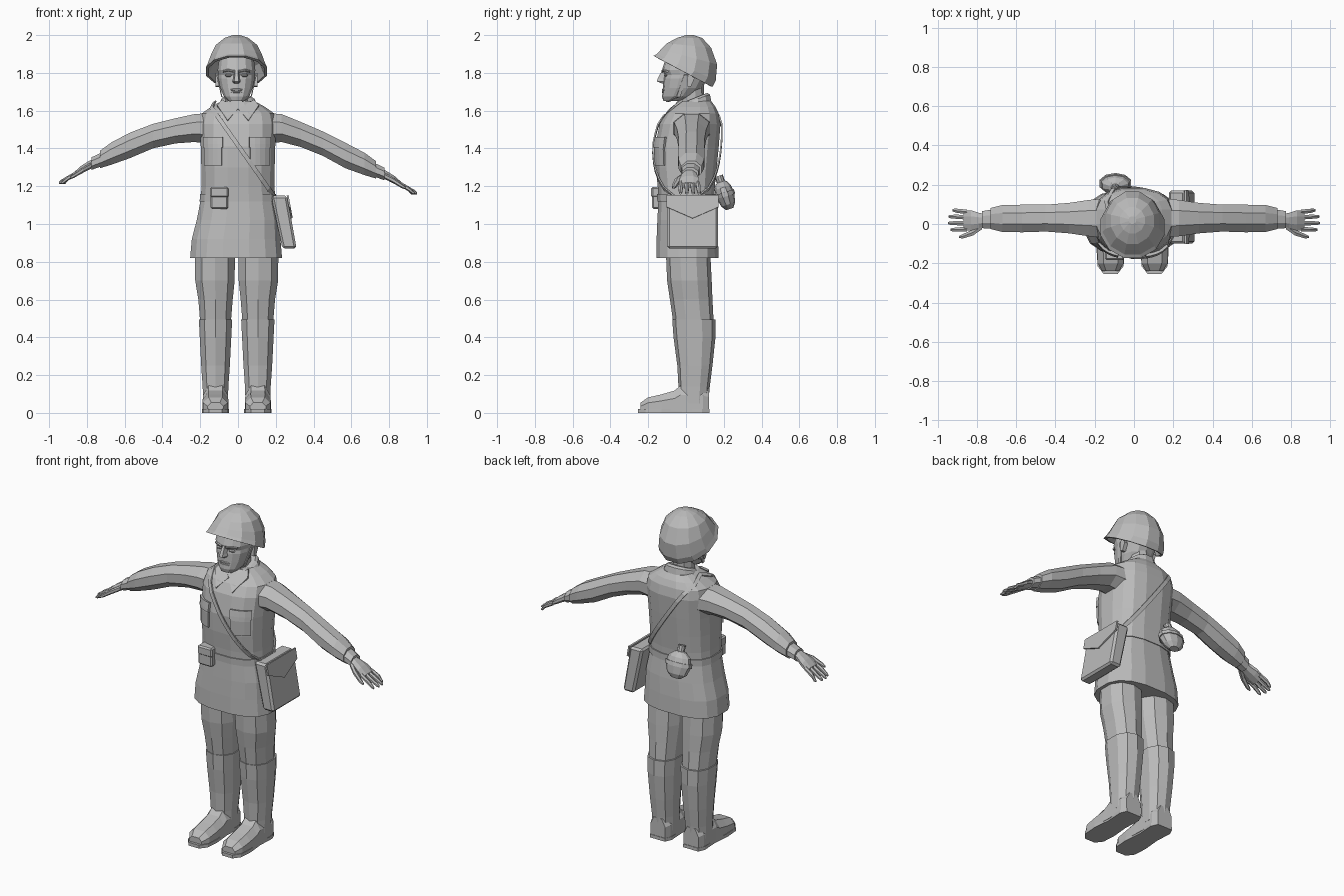
import bpy, bmesh, math
from mathutils import Vector, Matrix

grey = bpy.data.materials.new("plain grey")
grey.diffuse_color = (0.5, 0.5, 0.5, 1)


def make(name, verts, faces, thick=0, bevel=0):
    bm = bmesh.new()
    vs = [bm.verts.new(v) for v in verts]
    for f in faces:
        bm.faces.new([vs[i] for i in f])
    bmesh.ops.recalc_face_normals(bm, faces=bm.faces)
    me = bpy.data.meshes.new(name)
    bm.to_mesh(me)
    bm.free()
    me.materials.append(grey)
    ob = bpy.data.objects.new(name, me)
    bpy.context.collection.objects.link(ob)
    if thick:
        m = ob.modifiers.new("thickness", 'SOLIDIFY')
        m.thickness, m.offset = thick, 0
    if bevel:
        m = ob.modifiers.new("bevel", 'BEVEL')
        m.width, m.segments = bevel, 1
    return ob


def loft(name, rings, caps=True, bevel=0):
    n = len(rings[0])
    faces = [(k * n + i, k * n + (i + 1) % n, (k + 1) * n + (i + 1) % n, (k + 1) * n + i)
             for k in range(len(rings) - 1) for i in range(n)]
    if caps:
        faces += [tuple(range(n)), tuple(range((len(rings) - 1) * n, len(rings) * n))]
    return make(name, [p for r in rings for p in r], faces, bevel=bevel)


def oval(n, a, b, e=2.0):
    """Superellipse outline as (u, v) pairs."""
    out = []
    for i in range(n):
        t = 2 * math.pi * (i + 0.5) / n
        c, s = math.cos(t), math.sin(t)
        out.append((math.copysign(a * abs(c) ** (2 / e), c), math.copysign(b * abs(s) ** (2 / e), s)))
    return out


def zring(z, rx, yf, yb, cx=0, n=16, e=2.0, tilt=0):
    cy = (yf + yb) / 2
    return [(cx + u, cy + v, z + tilt * v) for u, v in oval(n, rx, (yb - yf) / 2, e)]


def xring(x, y, z, rz, ry, n=8):
    return [(x, y + u, z + v) for u, v in oval(n, ry, rz)]


def box(name, x0, x1, y0, y1, z0, z1, bevel=0):
    return loft(name, [[(x0, y0, z), (x1, y0, z), (x1, y1, z), (x0, y1, z)] for z in (z0, z1)], bevel=bevel)


# jacket: z, half width, front y, back y
E = 2.6
BODY = [(0.82, .247, -.16, .175), (0.92, .238, -.158, .172), (1.02, .222, -.154, .165),
        (1.13, .2, -.148, .152), (1.2, .196, -.152, .155), (1.3, .197, -.163, .165),
        (1.41, .2, -.166, .176), (1.53, .205, -.142, .185), (1.585, .195, -.11, .175),
        (1.62, .145, -.075, .158), (1.65, .09, -.045, .135)]
loft("jacket", [zring(z, w, f, b, -.01 if z < 1 else 0, 16, E) for z, w, f, b in BODY])


def section(z):
    for p, q in zip(BODY, BODY[1:]):
        if z <= q[0]:
            t = (z - p[0]) / (q[0] - p[0])
            return [p[i] + t * (q[i] - p[i]) for i in (1, 2, 3)]
    return BODY[-1][1:]


def surf(x, z, side, off):
    """Point on the jacket's front (side -1) or back (side 1)."""
    w, f, b = section(z)
    k = max(0, 1 - min(1, abs(x) / w) ** E) ** (1 / E)
    return (x, (f + b) / 2 + side * ((b - f) / 2 * k + off), z)


def patch(name, x0, x1, z0, z1, off, thick):
    nx, nz = 4, 3
    vs = [surf(x0 + (x1 - x0) * i / nx, z0 + (z1 - z0) * j / nz, -1, off)
          for j in range(nz + 1) for i in range(nx + 1)]
    fs = [(j * (nx + 1) + i, j * (nx + 1) + i + 1, (j + 1) * (nx + 1) + i + 1, (j + 1) * (nx + 1) + i)
          for j in range(nz) for i in range(nx)]
    make(name, vs, fs, thick)


# breast pockets and flaps
for x0, x1 in ((-.18, -.08), (.06, .17)):
    patch("breast_pocket", x0 + .005, x1 - .005, 1.31, 1.44, .002, .012)
    patch("pocket_flap", x0, x1, 1.405, 1.46, .006, .014)

# belt, ammunition pouch
loft("belt", [zring(z, w + .006, f - .006, b + .006, 0, 16, E)
              for z, w, f, b in ((1.12, .2, -.148, .152), (1.16, .198, -.15, .153))])
box("belt_pouch", -.145, -.052, -.18, -.12, 1.08, 1.17, .008)
box("belt_pouch_flap", -.147, -.05, -.184, -.12, 1.14, 1.195, .008)

# shoulder strap running across chest and back
path = []
for side in (-1, 1):
    half = [surf(.195 - .335 * t / 10, 1.14 + .475 * t / 10, side, .01) for t in range(11)]
    path += half if side < 0 else [(-.125, .04, 1.645)] + half[::-1]
vs = []
for x, y, z in path:
    vs += [(x - .009, y, z - .007), (x + .009, y, z + .007)]
make("shoulder_strap", vs, [(2 * i, 2 * i + 1, 2 * i + 3, 2 * i + 2) for i in range(len(path) - 1)], .008)

# side bag with pointed flap
loft("side_bag", [[(a, -.1, z), (b, -.1, z), (b, .17, z), (a, .17, z)]
                  for z, a, b in ((.87, .235, .31), (1.15, .175, .26))], bevel=.012)
flap = [(-.103, 1.152), (.173, 1.152), (.173, 1.09), (.035, 1.03), (-.103, 1.09)]
make("bag_flap", [(.263 + (1.15 - z) * .18, y, z) for y, z in flap], [range(5)], .01)

# canteen on the back of the belt
can = loft("canteen", [zring(z, a, -b, b, n=10) for z, a, b in
                       ((-.085, .03, .02), (-.06, .062, .038), (-.01, .08, .05), (.035, .07, .045),
                        (.062, .035, .03), (.066, .022, .022), (.1, .022, .022))])
band = loft("canteen_band", [zring(z, .084, -.053, .053, n=10) for z in (-.015, .008)])
for ob in (can, band):
    ob.matrix_world = Matrix.Translation((-.095, .205, 1.16)) @ Matrix.Rotation(.32, 4, 'X')

# collar and lapels
loft("collar", [zring(1.615, .115, -.075, .145, n=12), zring(1.655, .09, -.05, .13, n=12, tilt=.35),
                zring(1.665, .075, -.035, .115, n=12, tilt=.4)])
for s in (-1, 1):
    make("collar_point", [(0, -.085, 1.605), (s * .085, -.02, 1.655), (s * .11, -.06, 1.625),
                          (s * .055, -.132, 1.545)], [(0, 1, 2, 3)], .012)

# neck and head
CX = -.008
loft("neck", [zring(z, .062, f, b, CX, 10) for z, f, b in ((1.58, -.03, .1), (1.74, -.045, .095))])
loft("head", [zring(z, w, f, b, CX, 14, 2.4) for z, w, f, b in
              ((1.652, .045, -.12, -.02), (1.675, .068, -.127, .04), (1.72, .088, -.122, .085),
               (1.77, .099, -.12, .115), (1.79, .099, -.115, .12), (1.815, .102, -.127, .125),
               (1.9, .09, -.1, .12))])
loft("nose", [[(CX - w, -.1, z), (CX - w * .5, f, z), (CX + w * .5, f, z), (CX + w, -.1, z)]
              for z, w, f in ((1.745, .02, -.13), (1.755, .025, -.155), (1.77, .02, -.15), (1.815, .014, -.126))])
for z, w, f in ((1.699, .03, -.131), (1.711, .034, -.13)):
    loft("lip", [xring(CX + k * w, -.118, z, .002 + h, .004 + h * 1.4, 6)
                 for k, h in ((-1, 0), (-.4, .005), (.4, .005), (1, 0))])
for s in (-1, 1):
    loft("eye", [xring(CX + s * .042 + k * .02, -.107, 1.787, .009 * h, .012 * h, 8)
                 for k, h in ((-1, .2), (-.5, .9), (.5, .9), (1, .2))])
    loft("brow", [xring(CX + s * x, y, z, .006, .008, 6)
                  for x, y, z in ((.015, -.124, 1.808), (.045, -.12, 1.815), (.072, -.1, 1.808))])
    loft("ear", [[(CX + s * (.09 + k), y, z) for y, z in
                  ((.005, 1.73), (.025, 1.725), (.045, 1.77), (.035, 1.8), (.01, 1.79))] for k in (0, .022)])
    # chin strap
    make("chin_strap", [(CX + s * x, y, z) for x, y, z in
                        ((.104, -.01, 1.79), (.104, .01, 1.79), (.078, -.03, 1.675), (.078, -.05, 1.675),
                         (.03, -.09, 1.648), (.03, -.105, 1.648))],
         [(0, 1, 2, 3), (3, 2, 4, 5)], .006)

# helmet with sloping rim, open underneath
loft("helmet", [zring(z, w, f, b, CX, 12, 2, t) for z, w, f, b, t in
                ((1.92, .07, -.06, .1, 0), (1.86, .125, -.12, .145, -.3),
                 (1.805, .153, -.16, .135, -.53), (1.808, .168, -.178, .145, -.53),
                 (1.83, .158, -.16, .163, -.45), (1.885, .14, -.137, .17, -.27),
                 (1.945, .113, -.105, .137, -.1), (1.985, .065, -.05, .088, 0),
                 (2.0, .02, 0, .04, 0))])

# arms: x, y, z, half height, half depth
ARM = [(.13, .03, 1.505, .09, .11), (.23, .03, 1.508, .08, .1), (.33, .03, 1.475, .072, .084),
       (.45, .03, 1.425, .07, .074), (.57, .028, 1.362, .073, .076), (.67, .028, 1.318, .064, .074),
       (.73, .028, 1.287, .05, .058)]
for s in (-1, 1):
    def P(x, y, z, a, b, n=8):
        lift = .055 * min(1, max(0, (x - .23) / .3)) if s < 0 else 0
        return xring(s * x, y, z + lift, a, b, n)
    loft("sleeve", [P(*r) for r in ARM])
    loft("cuff", [P(.715, .026, 1.29, .04, .053), P(.775, .022, 1.265, .036, .047)])
    loft("hand", [P(.76, .02, 1.27, .026, .034), P(.79, .018, 1.255, .025, .042),
                  P(.83, .018, 1.232, .023, .056), P(.868, .018, 1.205, .015, .055)])
    for y, tip in ((.062, .925), (.034, .945), (.004, .947), (-.026, .935)):
        loft("finger", [P(.85, y, 1.216, .014, .013, 6), P(.9, y * 1.08, 1.188, .013, .0125, 6),
                        P(tip - .01, y * 1.12, 1.168, .011, .01, 6), P(tip, y * 1.12, 1.162, .006, .006, 6)])
    loft("thumb", [P(.775, -.01, 1.255, .016, .02, 6), P(.82, -.043, 1.232, .015, .018, 6),
                   P(.87, -.062, 1.2, .012, .013, 6), P(.89, -.066, 1.19, .006, .007, 6)])

# legs, boots and feet
LEG = [(.95, .1, -.11, .125), (.82, .11, -.105, .13), (.7, .109, -.1, .136),
       (.6, .095, -.085, .14), (.47, .084, -.066, .147)]
SHAFT = [(.495, .092, -.073, .156), (.4, .087, -.066, .156), (.25, .079, -.046, .14),
         (.14, .071, -.04, .126), (.05, .068, -.04, .118)]
FOOT = [(.122, .05, .13), (.09, .064, .14), (-.03, .066, .145), (-.06, .067, .118),
        (-.13, .069, .098), (-.2, .066, .082), (-.24, .042, .055)]
for s, cx in ((-1, -.119), (1, .105)):
    loft("trouser_leg", [zring(z, w, f, b, cx + (s * .003 if z > .6 else 0), 10, 2.3) for z, w, f, b in LEG])
    loft("boot_shaft", [zring(z, w, f, b, cx, 10, 2.4) for z, w, f, b in SHAFT])
    loft("boot_foot", [[(cx - w, y, .01), (cx + w, y, .01), (cx + w, y, h * .65), (cx + w * .55, y, h),
                        (cx - w * .55, y, h), (cx - w, y, h * .65)] for y, w, h in FOOT])
    sole = [(.05, .125), (.068, .085), (.062, -.02), (.072, -.13), (.066, -.215), (.035, -.255)]
    outline = [(cx + w, y) for w, y in sole] + [(cx - w, y) for w, y in sole[::-1]]
    loft("boot_sole", [[(x, y, z) for x, y in outline] for z in (0, .02)])
